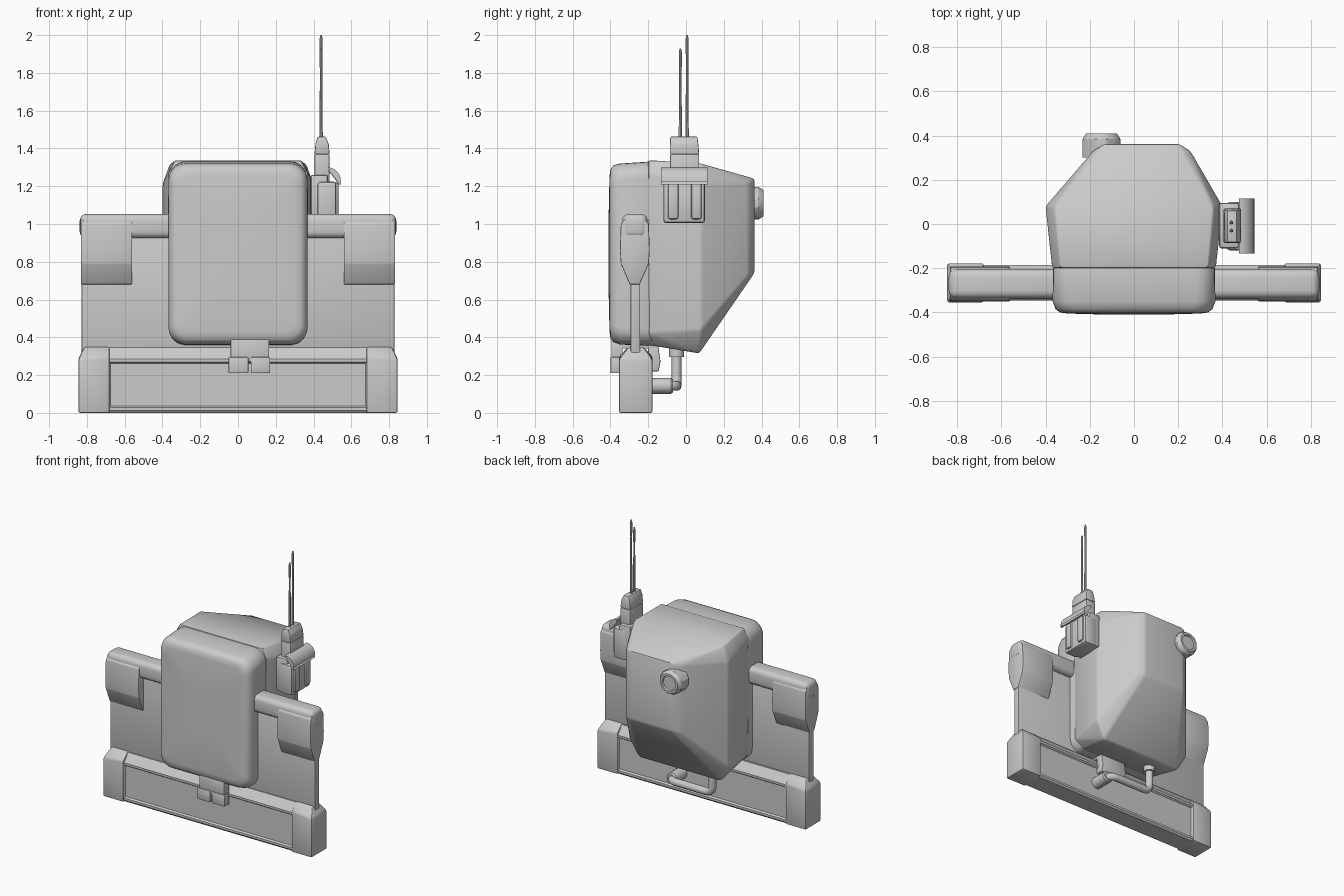
import bpy, bmesh, math
from mathutils import Vector

cube = bpy.data.objects.get("Cube")
if cube:
    bpy.data.objects.remove(cube)

grey = bpy.data.materials.new("plain grey")
grey.use_nodes = True
grey.diffuse_color = (0.6, 0.6, 0.6, 1)
grey.node_tree.nodes["Principled BSDF"].inputs["Base Color"].default_value = (0.6, 0.6, 0.6, 1)


def finish(name, bm, bevel=0, segments=2, angle=30):
    """Bevel the sharp edges, shade and link the part."""
    bmesh.ops.recalc_face_normals(bm, faces=bm.faces)
    if bevel:
        sharp = [e for e in bm.edges if len(e.link_faces) == 2
                 and e.calc_face_angle(0) > math.radians(15)]
        bmesh.ops.bevel(bm, geom=sharp, offset=bevel, segments=segments,
                        profile=0.5, affect='EDGES', clamp_overlap=True)
    mesh = bpy.data.meshes.new(name)
    bm.to_mesh(mesh)
    bm.free()
    mesh.materials.append(grey)
    mesh.shade_smooth()
    mesh.set_sharp_from_angle(angle=math.radians(angle))
    obj = bpy.data.objects.new(name, mesh)
    bpy.context.collection.objects.link(obj)
    return obj


def hull(name, points, bevel=0, segments=2):
    bm = bmesh.new()
    for p in points:
        bm.verts.new(p)
    bmesh.ops.convex_hull(bm, input=bm.verts)
    loose = [v for v in bm.verts if not v.link_faces]
    bmesh.ops.delete(bm, geom=loose, context='VERTS')
    bmesh.ops.dissolve_limit(bm, angle_limit=math.radians(2), verts=bm.verts, edges=bm.edges)
    return finish(name, bm, bevel, segments)


def box(name, x, y, z, bevel=0, segments=2):
    return hull(name, [(a, b, c) for a in x for b in y for c in z], bevel, segments)


def loft(name, rings, angle=30):
    bm = bmesh.new()
    loops = [[bm.verts.new(p) for p in ring] for ring in rings]
    n = len(loops[0])
    for a, b in zip(loops, loops[1:]):
        for i in range(n):
            j = (i + 1) % n
            bm.faces.new((a[i], a[j], b[j], b[i]))
    bm.faces.new(loops[0])
    bm.faces.new(loops[-1])
    return finish(name, bm, angle=angle)


def extrude_x(name, profile, x0, x1, bevel=0):
    """Solid from a convex side profile of (y, z) points."""
    return hull(name, [(x, y, z) for x in (x0, x1) for y, z in profile], bevel)


def round_rect(y, half, z0, z1, r, steps=6):
    ring = []
    corners = ((half - r, z1 - r), (r - half, z1 - r), (r - half, z0 + r), (half - r, z0 + r))
    for k, (cx, cz) in enumerate(corners):
        for s in range(steps + 1):
            a = math.pi / 2 * (k + s / steps)
            ring.append((cx + r * math.cos(a), y, cz + r * math.sin(a)))
    return ring


def turned(name, center, axis, profile, sides=16, angle=30):
    """Loft of circles; profile is (distance along axis, radius)."""
    axis = Vector(axis)
    u = axis.orthogonal().normalized()
    v = axis.cross(u)
    rings = [[Vector(center) + axis * d + r * (u * math.cos(t) + v * math.sin(t))
              for t in (2 * math.pi * i / sides for i in range(sides))] for d, r in profile]
    return loft(name, rings, angle)


# Front cover with rounded corners and a soft dome
loft("front_cover", [
    round_rect(-0.17, 0.355, 0.36, 1.325, 0.09),
    round_rect(-0.20, 0.366, 0.355, 1.33, 0.09),
    round_rect(-0.35, 0.368, 0.362, 1.32, 0.09),
    round_rect(-0.385, 0.355, 0.375, 1.31, 0.09),
    round_rect(-0.40, 0.335, 0.395, 1.29, 0.08),
    round_rect(-0.405, 0.30, 0.43, 1.255, 0.06),
    round_rect(-0.41, 0.12, 0.65, 1.03, 0.04)], 40)

# Faceted rear shell
shell = []
for s in (-1, 1):
    shell += [(s * 0.30, -0.2, 0.36), (s * 0.365, -0.2, 0.42), (s * 0.37, -0.2, 1.27),
              (s * 0.335, -0.2, 1.338), (s * 0.33, 0.07, 0.315), (s * 0.40, 0.08, 0.44),
              (s * 0.40, 0.08, 1.21), (s * 0.36, 0.08, 1.32)]
    shell += [(0.035 + s * 0.22, 0.33, z) for z in (0.73, 1.22)]
    shell += [(0.035 + s * 0.17, 0.362, z) for z in (0.74, 1.24)]
hull("rear_shell", shell, 0.012)

# Round valve on the back, with a sunken face
turned("rear_valve", (-0.147, 0.3, 1.11), (0, 1, 0),
       [(0, 0.088), (0.085, 0.088), (0.11, 0.072), (0.11, 0.056), (0.098, 0.052)], 12)

# Base block with recessed long panels
bm = bmesh.new()
side = [(-0.335, 0), (-0.345, 0.012), (-0.345, 0.285), (-0.30, 0.345),
        (-0.23, 0.345), (-0.185, 0.285), (-0.185, 0.012), (-0.195, 0)]
ends = [[bm.verts.new((x, y, z)) for y, z in side] for x in (-0.70, 0.70)]
for i in range(len(side)):
    j = (i + 1) % len(side)
    bm.faces.new((ends[0][i], ends[0][j], ends[1][j], ends[1][i]))
bm.faces.new(ends[0])
bm.faces.new(ends[1])
bmesh.ops.recalc_face_normals(bm, faces=bm.faces)
panels = [f for f in bm.faces if abs(f.normal.y) > 0.95]
bmesh.ops.inset_region(bm, faces=panels, thickness=0.022, depth=0)
bmesh.ops.inset_region(bm, faces=panels, thickness=0.012, depth=-0.012)
finish("base_block", bm)

# Parts repeated on both sides
for s, word in ((-1, "right"), (1, "left")):
    # end cap of the base, with a sloped shoulder
    cap = []
    for x, top in ((0.68, 0.30), (0.845, 0.285)):
        cap += [(s * x, y, z) for y in (-0.355, -0.178) for z in (0, top)]
    cap += [(s * x, y, 0.348) for x in (0.68, 0.815) for y in (-0.305, -0.225)]
    hull(word + "_base_cap", cap, 0.01)
    # hanging flap wrapped over the bar
    extrude_x(word + "_flap", [(-0.345, 0.79), (-0.35, 0.86), (-0.345, 1.0), (-0.32, 1.03),
                               (-0.22, 1.03), (-0.197, 1.0), (-0.192, 0.86), (-0.197, 0.79),
                               (-0.245, 0.68), (-0.298, 0.68)], s * 0.56, s * 0.832, 0.006)
    box(word + "_bar", sorted((s * 0.3, s * 0.838)), (-0.337, -0.203), (0.925, 1.053), 0.035, 4)

# Thin sheet between bar and base
box("back_sheet", (-0.828, 0.828), (-0.293, -0.243), (0.28, 1.0), 0.005)

# Clip strap over the middle of the base
box("clip_front", (-0.04, 0.165), (-0.395, -0.335), (0.27, 0.395), 0.006)
box("clip_top", (-0.04, 0.165), (-0.38, -0.15), (0.34, 0.375), 0.006)
extrude_x("clip_rear", [(-0.2, 0.375), (-0.15, 0.375), (-0.135, 0.27), (-0.145, 0.22),
                        (-0.2, 0.22)], -0.04, 0.165, 0.005)
for x0, x1 in ((-0.05, 0.055), (0.068, 0.17)):
    box("clip_prong", (x0, x1), (-0.4, -0.34), (0.21, 0.295), 0.006)

# Hose from the base to the underside of the shell
curve = bpy.data.curves.new("hose", 'CURVE')
curve.dimensions = '3D'
curve.bevel_depth = 0.027
curve.bevel_resolution = 3
spline = curve.splines.new('POLY')
corners = [Vector(p) for p in ((0.17, -0.2, 0.143), (0.17, -0.05, 0.143),
                               (-0.18, -0.05, 0.143), (-0.18, -0.05, 0.36))]
path = [corners[0]]
for a, b, c in zip(corners, corners[1:], corners[2:]):
    p, q = b + (a - b).normalized() * 0.055, b + (c - b).normalized() * 0.055
    for k in range(6):
        t = k / 5
        path.append(p * (1 - t) ** 2 + b * 2 * t * (1 - t) + q * t ** 2)
path.append(corners[-1])
spline.points.add(len(path) - 1)
for point, p in zip(spline.points, path):
    point.co = (*p, 1)
curve.materials.append(grey)
bpy.context.collection.objects.link(bpy.data.objects.new("hose", curve))
turned("hose_base_collar", (0.17, -0.2, 0.143), (0, 1, 0), [(0, 0.042), (0.12, 0.042), (0.13, 0.035)])
turned("hose_top_collar", (-0.18, -0.05, 0.295), (0, 0, 1), [(0, 0.04), (0.06, 0.04)])

# Side pouch with ribs and a curved lid
box("pouch_back", (0.385, 0.475), (-0.11, 0.095), (1.01, 1.26), 0.01)
box("pouch_body", (0.42, 0.52), (-0.12, 0.1), (1.005, 1.225), 0.015)
for y in (-0.068, 0.055):
    box("pouch_rib", (0.47, 0.533), (y - 0.028, y + 0.028), (1.025, 1.22), 0.012)
arc = [(0.475 + 0.07 * math.cos(t), 1.225 + 0.075 * math.sin(t))
       for t in (math.pi / 2 * i / 6 for i in range(7))]
lid = arc + [(0.545, 1.21), (0.533, 1.21)]
lid += [(0.475 + 0.058 * math.cos(t), 1.225 + 0.062 * math.sin(t))
        for t in (math.pi / 2 * i / 6 for i in range(7))]
loft("pouch_lid", [[(x, y, z) for x, z in lid] for y in (-0.133, 0.115)])

# Radio in the pouch with two whip aerials
box("radio_body", (0.405, 0.485), (-0.085, 0.07), (1.2, 1.37), 0.008)
hull("radio_head", [(x, y, 1.37) for x in (0.405, 0.485) for y in (-0.085, 0.07)]
     + [(x, y, 1.425) for x in (0.41, 0.48) for y in (-0.085, 0.065)]
     + [(x, y, 1.462) for x in (0.422, 0.464) for y in (-0.083, 0.06)], 0.005)
for y, top in ((-0.03, 1.93), (0.006, 2.0)):
    turned("aerial", (0.44, y, 0), (0, 0, 1),
           [(1.44, 0.009), (top - 0.12, 0.006), (top - 0.09, 0.008),
            (top - 0.02, 0.008), (top, 0.004)], 8)
